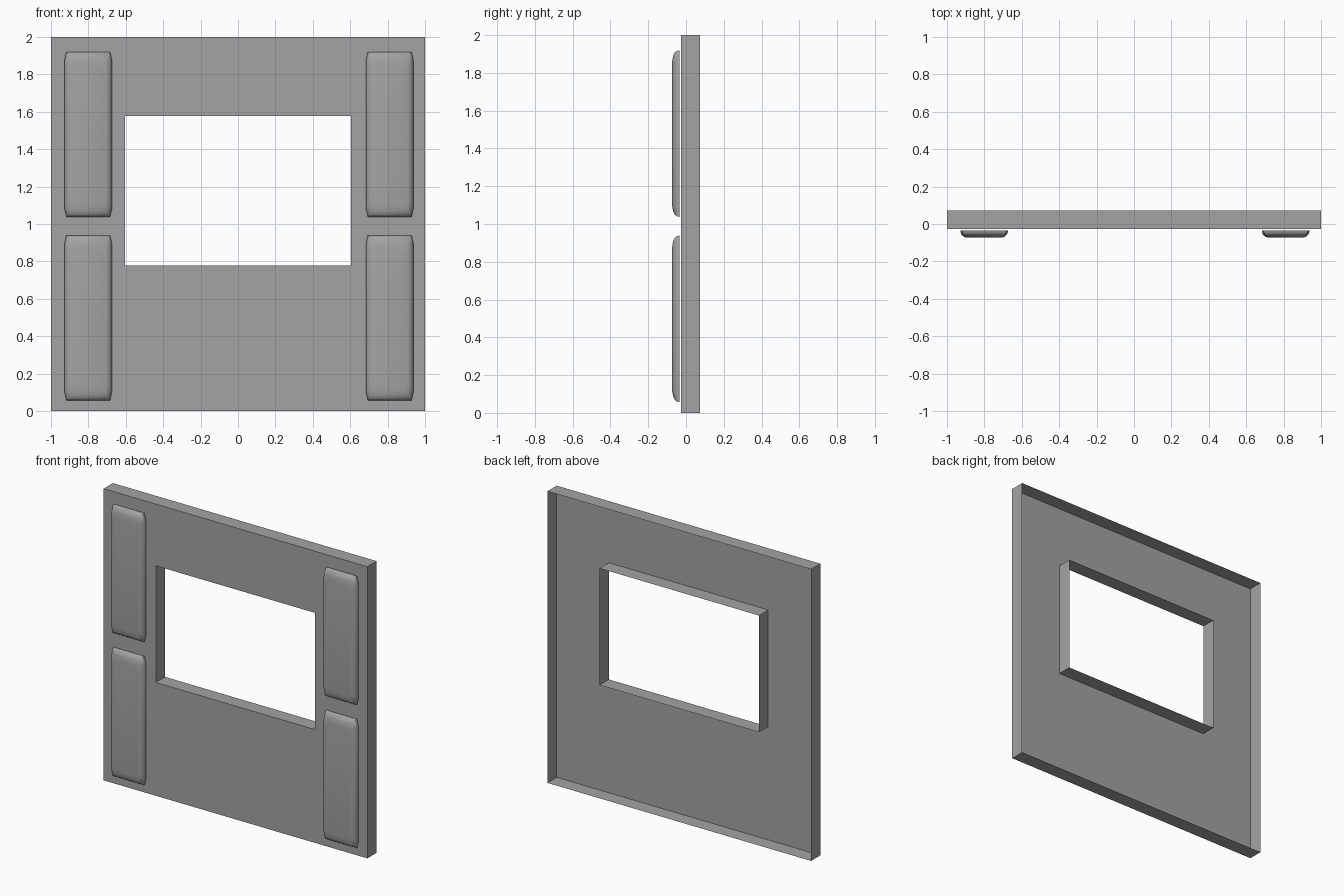
import bpy
import bmesh

cube = bpy.data.objects.get("Cube")
if cube:
    bpy.data.objects.remove(cube, do_unlink=True)

# One grey for the whole wall
grey = bpy.data.materials.new("plain_grey")
grey.use_nodes = True
colour = (0.37, 0.37, 0.37, 1)
grey.diffuse_color = colour
grey.node_tree.nodes["Principled BSDF"].inputs["Base Color"].default_value = colour

FRONT, BACK = -0.027, 0.073


def finish(name, bm):
    mesh = bpy.data.meshes.new(name)
    bm.to_mesh(mesh)
    bm.free()
    mesh.materials.append(grey)
    obj = bpy.data.objects.new(name, mesh)
    bpy.context.collection.objects.link(obj)
    return obj


def rect(bm, x0, x1, z0, z1, y):
    corners = ((x0, z0), (x1, z0), (x1, z1), (x0, z1))
    return [bm.verts.new((x, y, z)) for x, z in corners]


def bridge(bm, a, b):
    n = len(a)
    for i in range(n):
        j = (i + 1) % n
        bm.faces.new((a[i], a[j], b[j], b[i]))


# Wall panel: thin front sheet with returned outer edges and window reveal, open behind
bm = bmesh.new()
outer = (-1, 1, 0, 2)
window = (-0.605, 0.604, 0.777, 1.577)
rings = [rect(bm, *outer, BACK), rect(bm, *outer, FRONT),
         rect(bm, *window, FRONT), rect(bm, *window, BACK)]
for a, b in zip(rings, rings[1:]):
    bridge(bm, a, b)
finish("wall_panel", bm)


# Raised pads: rounded edge profile as (side inset, end inset, y)
PROFILE = ((0, 0, -0.035), (0.001, 0.002, -0.045), (0.007, 0.010, -0.058),
           (0.018, 0.030, -0.068), (0.033, 0.058, -0.073))


def pad_ring(bm, cx, cz, w, h, y):
    # Rectangle with slightly clipped corners
    a, b = w - 0.010, h - 0.045
    pts = ((-a, -h), (a, -h), (w, -b), (w, b), (a, h), (-a, h), (-w, b), (-w, -b))
    return [bm.verts.new((cx + x, y, cz + z)) for x, z in pts]


def pad(name, cx, cz):
    bm = bmesh.new()
    rings = [pad_ring(bm, cx, cz, 0.127 - ix, 0.441 - iz, y) for ix, iz, y in PROFILE]
    for a, b in zip(rings, rings[1:]):
        bridge(bm, a, b)
    bm.faces.new(rings[-1])
    obj = finish(name, bm)
    bpy.ops.object.select_all(action="DESELECT")
    obj.select_set(True)
    bpy.context.view_layer.objects.active = obj
    bpy.ops.object.shade_smooth_by_angle(angle=0.7)


for side, cx in (("right", -0.801), ("left", 0.811)):
    for level, cz in (("lower", 0.498), ("upper", 1.479)):
        pad(f"{level}_{side}_pad", cx, cz)
